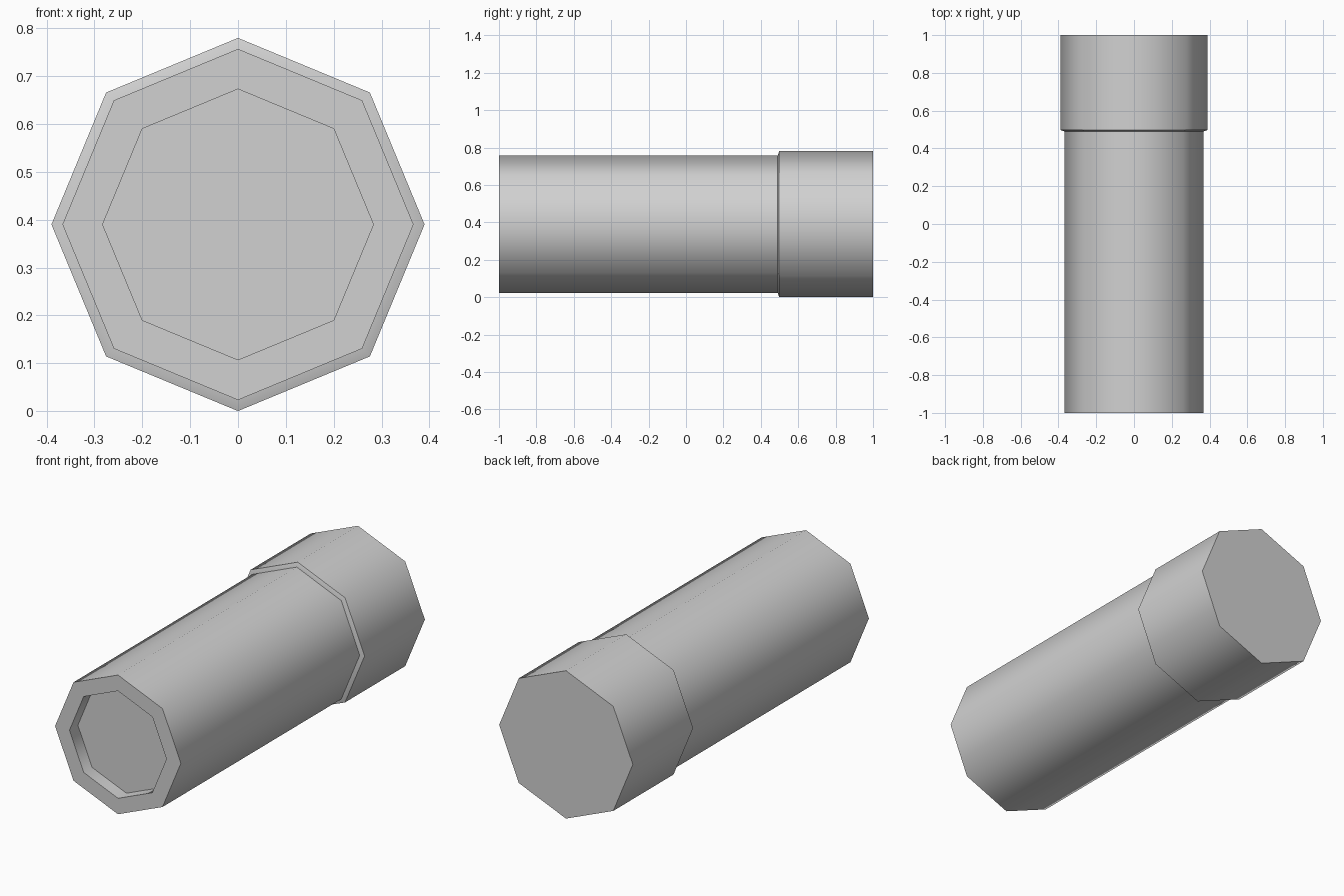
import bpy
import bmesh
import math

cube = bpy.data.objects.get("Cube")
if cube:
    bpy.data.objects.remove(cube, do_unlink=True)

SIDES = 8
AXIS_Z = 0.39

grey = bpy.data.materials.new("light_grey")
grey.use_nodes = True
colour = (0.64, 0.64, 0.64, 1)
grey.diffuse_color = colour
grey.node_tree.nodes["Principled BSDF"].inputs["Base Color"].default_value = colour


def octagonal_part(name, profile, cap_start=False, cap_end=False):
    """Sweep (radius, y) points around the long axis, with optional flat ends."""
    bm = bmesh.new()
    rings = []
    for radius, y in profile:
        angles = [2 * math.pi * i / SIDES for i in range(SIDES)]
        rings.append([bm.verts.new((radius * math.sin(a), y, AXIS_Z + radius * math.cos(a)))
                      for a in angles])
    for a, b in zip(rings, rings[1:]):
        for i in range(SIDES):
            j = (i + 1) % SIDES
            bm.faces.new((a[i], a[j], b[j], b[i]))
    if cap_start:
        bm.faces.new(reversed(rings[0]))
    if cap_end:
        bm.faces.new(rings[-1])
    # Point the faces outward along the direction of the profile
    bmesh.ops.recalc_face_normals(bm, faces=bm.faces)
    mesh = bpy.data.meshes.new(name)
    bm.to_mesh(mesh)
    bm.free()
    mesh.materials.append(grey)
    obj = bpy.data.objects.new(name, mesh)
    bpy.context.collection.objects.link(obj)
    bpy.ops.object.select_all(action="DESELECT")
    obj.select_set(True)
    bpy.context.view_layer.objects.active = obj
    bpy.ops.object.shade_smooth_by_angle(angle=math.radians(50))
    return obj


# Long barrel with a shallow recess in the front end
octagonal_part("barrel", [(0.283, -0.93), (0.283, -1), (0.367, -1), (0.367, 0.49)],
               cap_start=True, cap_end=True)

# Wider rear collar with a steep chamfer at its front edge
octagonal_part("rear_collar", [(0.367, 0.49), (0.39, 0.498), (0.39, 1)],
               cap_start=True, cap_end=True)
